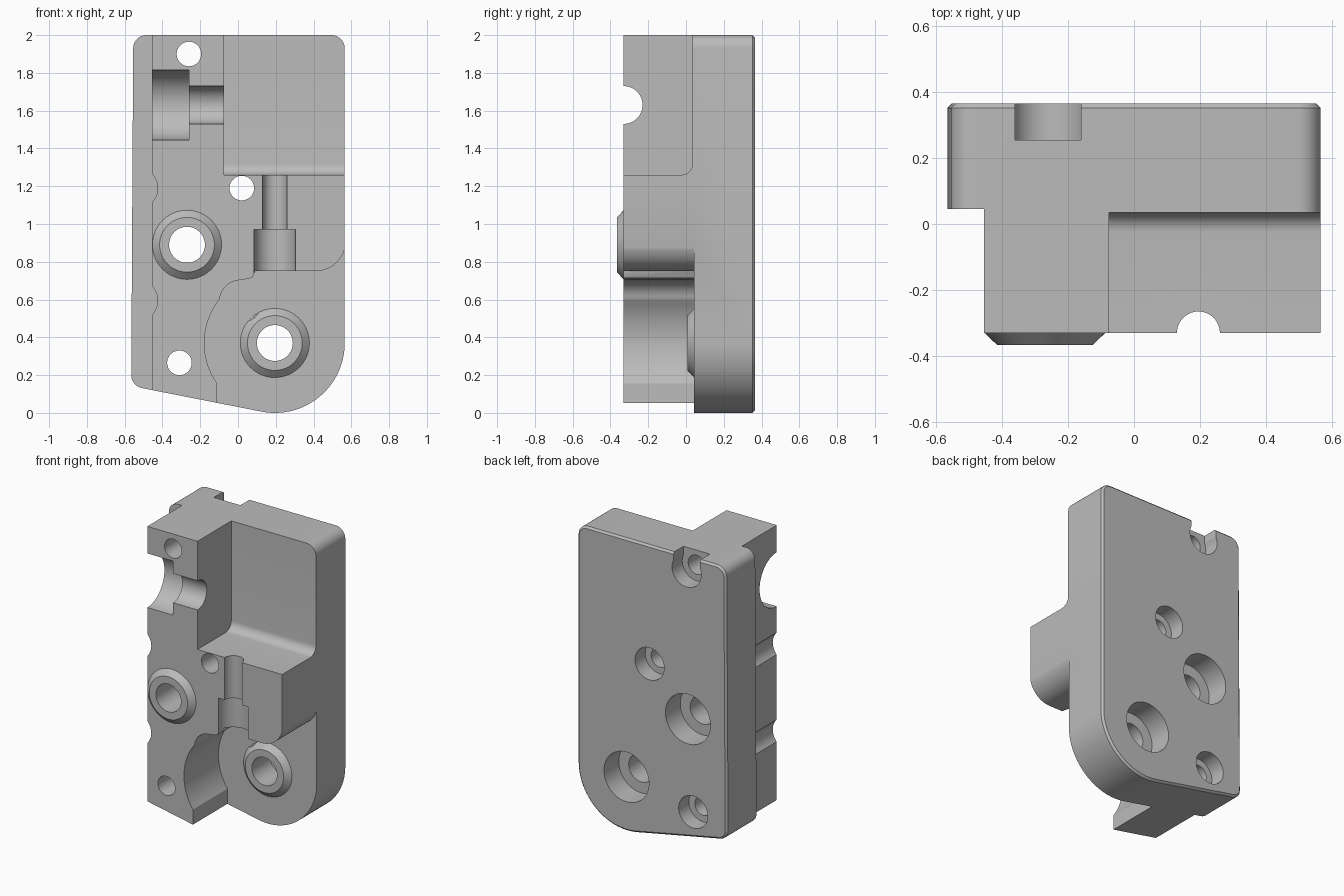
import bpy, bmesh, math
from mathutils import Matrix, Vector

cube = bpy.data.objects.get("Cube")
if cube:
    bpy.data.objects.remove(cube, do_unlink=True)

grey = bpy.data.materials.new("machined_grey")
grey.use_nodes = True
grey.diffuse_color = (0.5, 0.5, 0.5, 1)
grey.node_tree.nodes["Principled BSDF"].inputs["Base Color"].default_value = (0.5, 0.5, 0.5, 1)

FRONT, STEP, BACK = -0.33, 0.043, 0.365


def make(name, bm):
    bmesh.ops.recalc_face_normals(bm, faces=bm.faces)
    mesh = bpy.data.meshes.new(name)
    bm.to_mesh(mesh)
    bm.free()
    mesh.materials.append(grey)
    obj = bpy.data.objects.new(name, mesh)
    bpy.context.collection.objects.link(obj)
    return obj


def arc(cx, cz, r, a0, a1, n=12):
    angles = [math.radians(a0 + (a1 - a0) * i / n) for i in range(n + 1)]
    return [(cx + r * math.cos(a), cz + r * math.sin(a)) for a in angles]


def prism(name, pts, lo, hi, axis="Y", chamfer=0):
    """Extrude an (x, z) profile along y, or a (y, z) profile along x."""
    place = (lambda p: (p[0], lo, p[1])) if axis == "Y" else (lambda p: (lo, p[0], p[1]))
    move = Vector((0, hi - lo, 0)) if axis == "Y" else Vector((hi - lo, 0, 0))
    bm = bmesh.new()
    face = bm.faces.new([bm.verts.new(place(p)) for p in pts])
    ext = bmesh.ops.extrude_face_region(bm, geom=[face])["geom"]
    bmesh.ops.translate(bm, verts=[v for v in ext if isinstance(v, bmesh.types.BMVert)], vec=move)
    if chamfer:
        rim = [e for e in bm.edges if all(abs(v.co.y - hi) < 1e-5 for v in e.verts)]
        bmesh.ops.bevel(bm, geom=rim, offset=chamfer, segments=1, affect="EDGES")
    return make(name, bm)


def rod(name, axis, centre, lo, hi, r0, r1=None):
    """Cylinder or cone from lo to hi along an axis; centre is the other two coordinates."""
    a, b = centre
    mid = (lo + hi) / 2
    if axis == "X":
        loc, rot = (mid, a, b), Matrix.Rotation(math.pi / 2, 4, "Y")
    elif axis == "Y":
        loc, rot = (a, mid, b), Matrix.Rotation(-math.pi / 2, 4, "X")
    else:
        loc, rot = (a, b, mid), Matrix.Identity(4)
    bm = bmesh.new()
    bmesh.ops.create_cone(bm, cap_ends=True, segments=64, radius1=r0,
                          radius2=r0 if r1 is None else r1, depth=hi - lo,
                          matrix=Matrix.Translation(loc) @ rot)
    return make(name, bm)


def combine(tool, operation="DIFFERENCE"):
    mod = body.modifiers.new(tool.name, "BOOLEAN")
    mod.operation, mod.solver, mod.object = operation, "EXACT", tool
    bpy.context.view_layer.objects.active = body
    bpy.ops.object.modifier_apply(modifier=mod.name)
    bpy.data.objects.remove(tool, do_unlink=True)


# Body outline: rounded corners, sloping foot and one large round corner
outline = (arc(0.495, 1.93, 0.07, 0, 90, 8) + arc(-0.485, 1.93, 0.07, 90, 180, 8)
           + arc(-0.495, 0.2, 0.07, 180, 260, 8) + arc(0.195, 0.37, 0.37, 260, 360, 28))
body = prism("mounting_block", outline, FRONT, BACK, chamfer=0.013)

# Stepped left flange, with two shallow round notches beside it
combine(prism("flange_step", [(-1, -1), (-0.455, -1), (-0.455, 3), (-1, 3)], -1, 0.045))
for z in (1.19, 0.595):
    combine(rod("side_notch", "Y", (-0.534, z), -1, 0.044, 0.109))

# Upper right pocket with a filleted floor
floor = [(-1, 1.26)] + arc(-0.025, 1.32, 0.06, -90, 0, 8) + [(0.035, 3), (-1, 3)]
combine(prism("upper_pocket", floor, -0.075, 1, axis="X"))

# Lower pocket round the second boss
edge = ([(0.8, 0.91)] + arc(0.41, 0.91, 0.16, 0, -90) + [(0.09, 0.75), (0.075, 0.715)]
        + arc(0.015, 0.59, 0.113, 90, 172) + arc(0.195, 0.37, 0.373, 143, 215, 20)
        + [(-0.108, -0.5), (0.8, -0.5)])
combine(prism("lower_pocket", edge, -1, STEP))

# Tapered bosses
big_holes = [(-0.27, 0.89), (0.195, 0.37)]
for centre, seat in zip(big_holes, (FRONT, STEP)):
    combine(rod("boss", "Y", centre, seat - 0.036, seat + 0.002, 0.145, 0.185), "UNION")
combine(rod("boss_clearance", "Y", (0.015, 0.59), -1, STEP - 0.001, 0.112))

# Half-round stepped channels in the front face
combine(rod("cross_channel_wide", "X", (FRONT, 1.63), -0.6, -0.26, 0.185))
combine(rod("cross_channel_narrow", "X", (FRONT, 1.63), -0.3, 0, 0.1))
combine(rod("upright_channel_wide", "Z", (0.195, FRONT), 0.7, 0.97, 0.11))
combine(rod("upright_channel_narrow", "Z", (0.195, FRONT), 0.9, 1.4, 0.065))

# Through holes, counterbored from the back
small_holes = [(-0.26, 1.9), (0.02, 1.19), (-0.31, 0.265)]
for centres, r, bore, depth in ((big_holes, 0.095, 0.17, 0.16), (small_holes, 0.065, 0.11, 0.11)):
    for centre in centres:
        combine(rod("through_hole", "Y", centre, -1, 1, r))
        combine(rod("counterbore", "Y", centre, BACK - depth, 1, bore))

# Top counterbore opens through the top edge
combine(prism("top_slot", [(-0.36, 1.9), (-0.16, 1.9), (-0.16, 2.2), (-0.36, 2.2)], BACK - 0.11, 1))

# Smooth curved walls, keep machined edges sharp
bpy.ops.object.select_all(action="DESELECT")
body.select_set(True)
bpy.context.view_layer.objects.active = body
bpy.ops.object.shade_smooth_by_angle(angle=math.radians(25))
